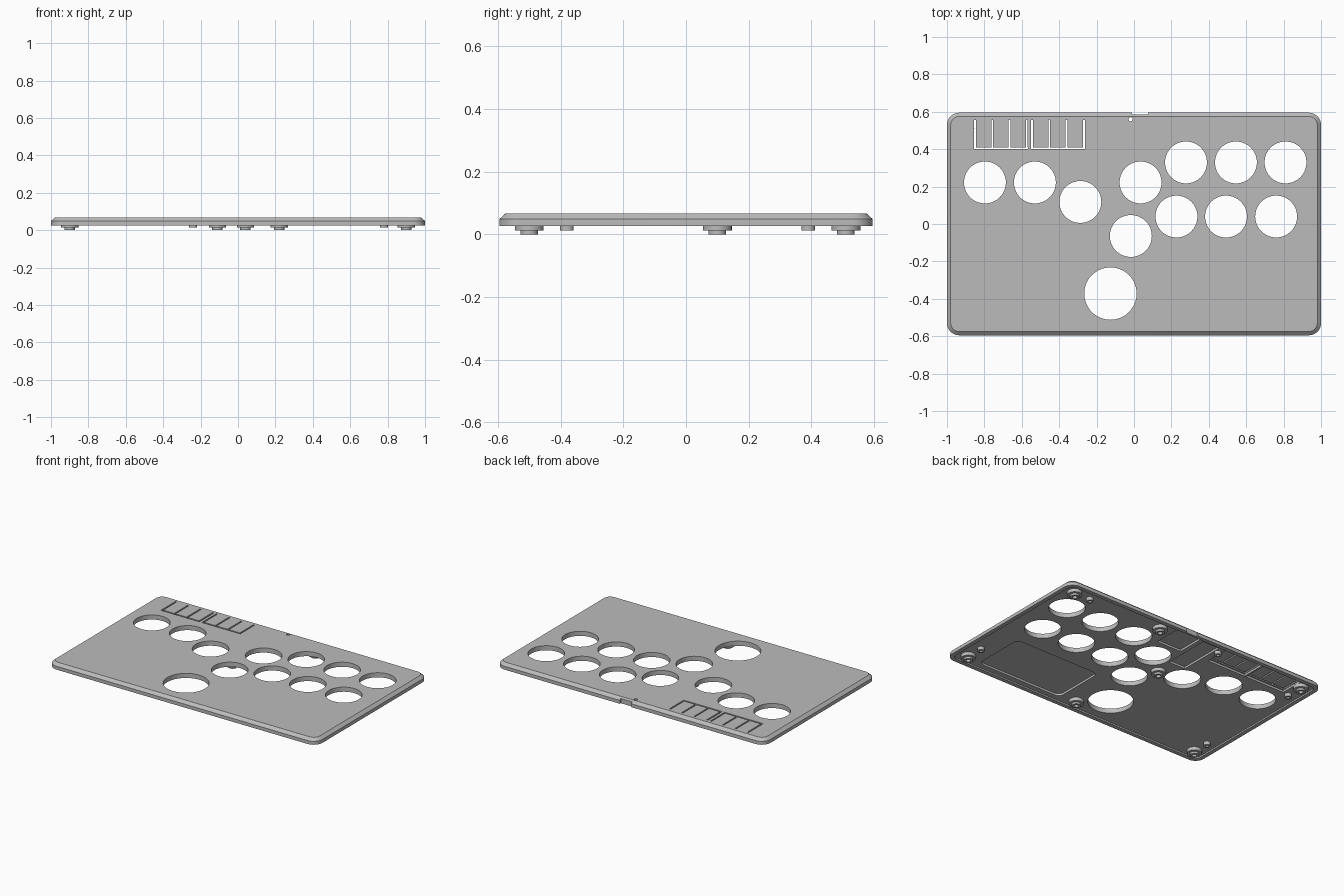
import bpy, bmesh, math

cube = bpy.data.objects.get("Cube")
if cube:
    bpy.data.objects.remove(cube, do_unlink=True)

# One plain grey plastic
grey = bpy.data.materials.new("grey_plastic")
grey.use_nodes = True
colour = (0.5, 0.5, 0.5, 1)
grey.diffuse_color = colour
grey.node_tree.nodes["Principled BSDF"].inputs["Base Color"].default_value = colour

TOP, CHAMFER, BOTTOM, FLOOR, POCKET = 0.067, 0.049, 0.026, 0.036, 0.05


def rounded_rect(x0, x1, y0, y1, r, steps=8):
    """Counter-clockwise outline of a rectangle with round corners."""
    if r == 0:
        return [(x0, y0), (x1, y0), (x1, y1), (x0, y1)]
    centres = [(x1 - r, y1 - r), (x0 + r, y1 - r), (x0 + r, y0 + r), (x1 - r, y0 + r)]
    pts = []
    for k, (cx, cy) in enumerate(centres):
        for i in range(steps + 1):
            a = math.pi / 2 * (k + i / steps)
            pts.append((cx + r * math.cos(a), cy + r * math.sin(a)))
    return pts


def circle(x, y, r, n=64):
    return [(x + r * math.cos(math.tau * i / n), y + r * math.sin(math.tau * i / n))
            for i in range(n)]


def loft(name, layers):
    """Closed solid through (outline, z) layers."""
    bm = bmesh.new()
    rings = [[bm.verts.new((x, y, z)) for x, y in pts] for pts, z in layers]
    for a, b in zip(rings, rings[1:]):
        for i in range(len(a)):
            j = (i + 1) % len(a)
            bm.faces.new((a[i], a[j], b[j], b[i]))
    bm.faces.new(rings[0])
    bm.faces.new(rings[-1])
    bmesh.ops.recalc_face_normals(bm, faces=bm.faces)
    mesh = bpy.data.meshes.new(name)
    bm.to_mesh(mesh)
    bm.free()
    obj = bpy.data.objects.new(name, mesh)
    bpy.context.collection.objects.link(obj)
    mesh.materials.append(grey)
    return obj


def activate(obj):
    bpy.ops.object.select_all(action="DESELECT")
    obj.select_set(True)
    bpy.context.view_layer.objects.active = obj


def cut(target, outline, z0=-0.1, z1=0.2):
    cutter = loft("cutter", [(outline, z0), (outline, z1)])
    cutter.hide_render = True
    mod = target.modifiers.new("cut", "BOOLEAN")
    mod.operation, mod.solver, mod.object = "DIFFERENCE", "EXACT", cutter
    activate(target)
    bpy.ops.object.modifier_apply(modifier=mod.name)
    bpy.data.objects.remove(cutter, do_unlink=True)


def smooth(obj):
    activate(obj)
    bpy.ops.object.shade_smooth_by_angle(angle=math.radians(25))


# Chamfered cover plate
W, D = 1.0, 0.595


def inset(d, r):
    return rounded_rect(-W + d, W - d, -D + d, D - d, r)


plate = loft("cover_plate", [(inset(0, 0.065), BOTTOM), (inset(0, 0.065), CHAMFER),
                             (inset(0.02, 0.045), TOP)])

# Underside recess inside the rim, then deeper pockets
cut(plate, inset(0.028, 0.04), z1=FLOOR)
cut(plate, rounded_rect(0.15, 0.79, -0.53, -0.165, 0.04), z1=POCKET)
cut(plate, rounded_rect(-0.215, -0.09, 0.225, 0.55, 0), z1=POCKET)
cut(plate, rounded_rect(-0.06, 0.125, 0.37, 0.571, 0), z1=POCKET)
for x0, x1 in ((-0.86, -0.565), (-0.553, -0.265)):
    cut(plate, rounded_rect(x0, x1, 0.39, 0.56, 0), z1=POCKET)

# Button holes
small, large = 0.112, 0.14
for x, y, r in ((-0.797, 0.222, small), (-0.53, 0.222, small), (-0.287, 0.118, small),
                (0.035, 0.222, small), (0.278, 0.329, small), (0.545, 0.329, small),
                (0.81, 0.329, small), (-0.017, -0.064, small), (0.227, 0.04, small),
                (0.492, 0.04, small), (0.76, 0.04, small), (-0.126, -0.372, large)):
    cut(plate, circle(x, y, r))

# Connector notch and reset hole at the back edge
cut(plate, rounded_rect(-0.01, 0.076, 0.585, 0.7, 0))
cut(plate, circle(-0.018, 0.56, 0.011, 24))

# Comb slots that free the flexible keys
SLOT = 0.005
for start in (-0.85, -0.545):
    end = start + 0.277
    cut(plate, rounded_rect(start - SLOT, end + SLOT, 0.4, 0.41, 0))
    for i in range(4):
        x = start + (end - start) * i / 3
        s = SLOT - 0.0003
        cut(plate, rounded_rect(x - s, x + s, 0.404, 0.555, 0))
smooth(plate)

# Stepped screw posts: wide collar, narrow tip, blind hole
for i, (x, y) in enumerate(((-0.9, 0.51), (0.9, 0.51), (-0.9, -0.5), (0.9, -0.5),
                            (0.22, 0.51), (-0.11, 0.1), (0.04, -0.5))):
    wide, tip, hole = (circle(x, y, r, 32) for r in (0.046, 0.028, 0.015))
    smooth(loft(f"screw_post_{i + 1}", [(wide, FLOOR + 0.002), (wide, 0.013), (tip, 0.013),
                                        (tip, 0), (hole, 0), (hole, 0.03)]))

# Short locating pegs
for i, (x, y) in enumerate(((0.78, 0.51), (-0.24, 0.51), (-0.9, 0.39),
                            (-0.9, -0.38), (0.9, -0.38))):
    peg, hole = circle(x, y, 0.022, 24), circle(x, y, 0.01, 24)
    smooth(loft(f"locating_peg_{i + 1}", [(peg, FLOOR + 0.002), (peg, 0.013),
                                          (hole, 0.013), (hole, 0.03)]))
